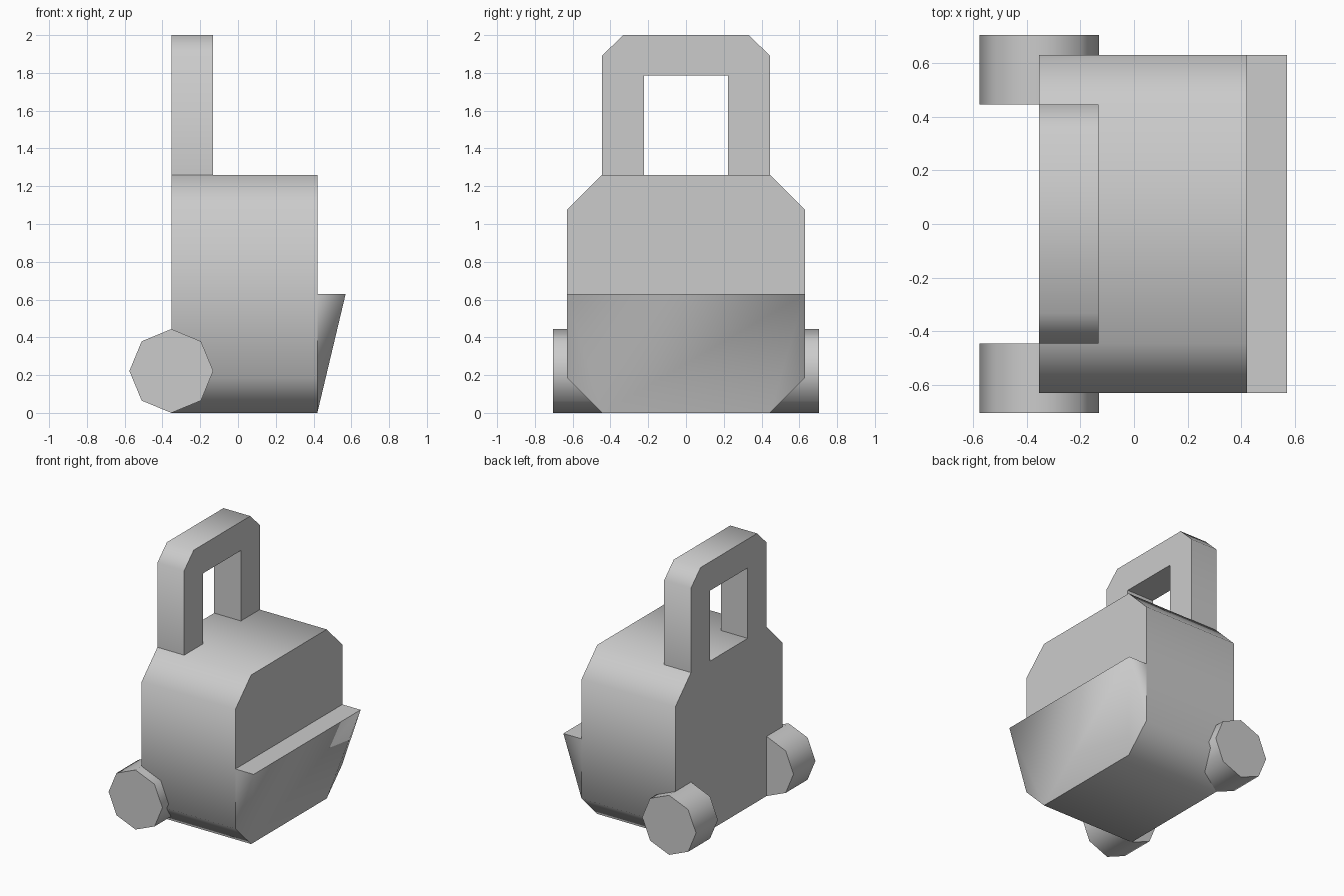
import bpy, bmesh, math
from mathutils import Vector

if "Cube" in bpy.data.objects:
    bpy.data.objects.remove(bpy.data.objects["Cube"])

grey = bpy.data.materials.new("plain grey")
grey.diffuse_color = (0.6, 0.6, 0.6, 1)
grey.use_nodes = True
grey.node_tree.nodes["Principled BSDF"].inputs["Base Color"].default_value = grey.diffuse_color


def finish(bm, name, angle):
    mesh = bpy.data.meshes.new(name)
    bm.to_mesh(mesh)
    bm.free()
    mesh.materials.append(grey)
    obj = bpy.data.objects.new(name, mesh)
    bpy.context.collection.objects.link(obj)
    bpy.ops.object.select_all(action='DESELECT')
    obj.select_set(True)
    bpy.context.view_layer.objects.active = obj
    bpy.ops.object.shade_smooth_by_angle(angle=math.radians(angle))
    return obj


def prism(name, points, offset, angle=50):
    """Extrude a closed outline of 3D points along an offset."""
    bm = bmesh.new()
    face = bm.faces.new([bm.verts.new(p) for p in points])
    out = bmesh.ops.extrude_face_region(bm, geom=[face], use_keep_orig=True)
    moved = [v for v in out["geom"] if isinstance(v, bmesh.types.BMVert)]
    bmesh.ops.translate(bm, verts=moved, vec=Vector(offset))
    bmesh.ops.recalc_face_normals(bm, faces=bm.faces)
    return finish(bm, name, angle)


def mirrored(half):
    """Complete a (y, z) half outline by mirroring it across y = 0."""
    return half + [(-y, z) for y, z in reversed(half)]


BACK, FRONT, HANDLE_FRONT, LIP = -0.353, 0.42, -0.132, 0.57

# Body: chamfered block running along x
body = mirrored([(0.445, 0), (0.63, 0.185), (0.63, 1.075), (0.445, 1.26)])
prism("body", [(BACK, y, z) for y, z in body], (FRONT - BACK, 0, 0))

# Handle: upside-down U with chamfered top corners
handle = mirrored([(0.223, 1.785), (0.223, 1.26), (0.445, 1.26),
                   (0.445, 1.89), (0.333, 2.0)])
prism("handle", [(BACK, y, z) for y, z in handle], (HANDLE_FRONT - BACK, 0, 0))

# Wheels: eight-sided cylinders on both sides
for side, label in ((1, "left"), (-1, "right")):
    ring = [(BACK + 0.222 * math.cos(k * math.pi / 4), side * 0.445,
             0.222 + 0.222 * math.sin(k * math.pi / 4)) for k in range(8)]
    prism(label + "_wheel", ring, (0, side * 0.258, 0))

# Sloped scoop: flat top ledge tapering to the chamfered base
bm = bmesh.new()
sides = []
for s in (1, -1):
    sides.append([bm.verts.new(p) for p in (
        (FRONT, s * 0.63, 0.63), (LIP, s * 0.63, 0.63),
        (FRONT, s * 0.63, 0.185), (FRONT, s * 0.445, 0))])
    inner, lip, chamfer, base = sides[-1]
    bm.faces.new((inner, lip, chamfer))
    bm.faces.new((lip, base, chamfer))
a, b = sides
bm.faces.new((a[0], a[1], b[1], b[0]))
bm.faces.new((a[1], a[3], b[3], b[1]))
bm.faces.new((a[0], a[2], a[3], b[3], b[2], b[0]))
bmesh.ops.recalc_face_normals(bm, faces=bm.faces)
finish(bm, "scoop", 75)
